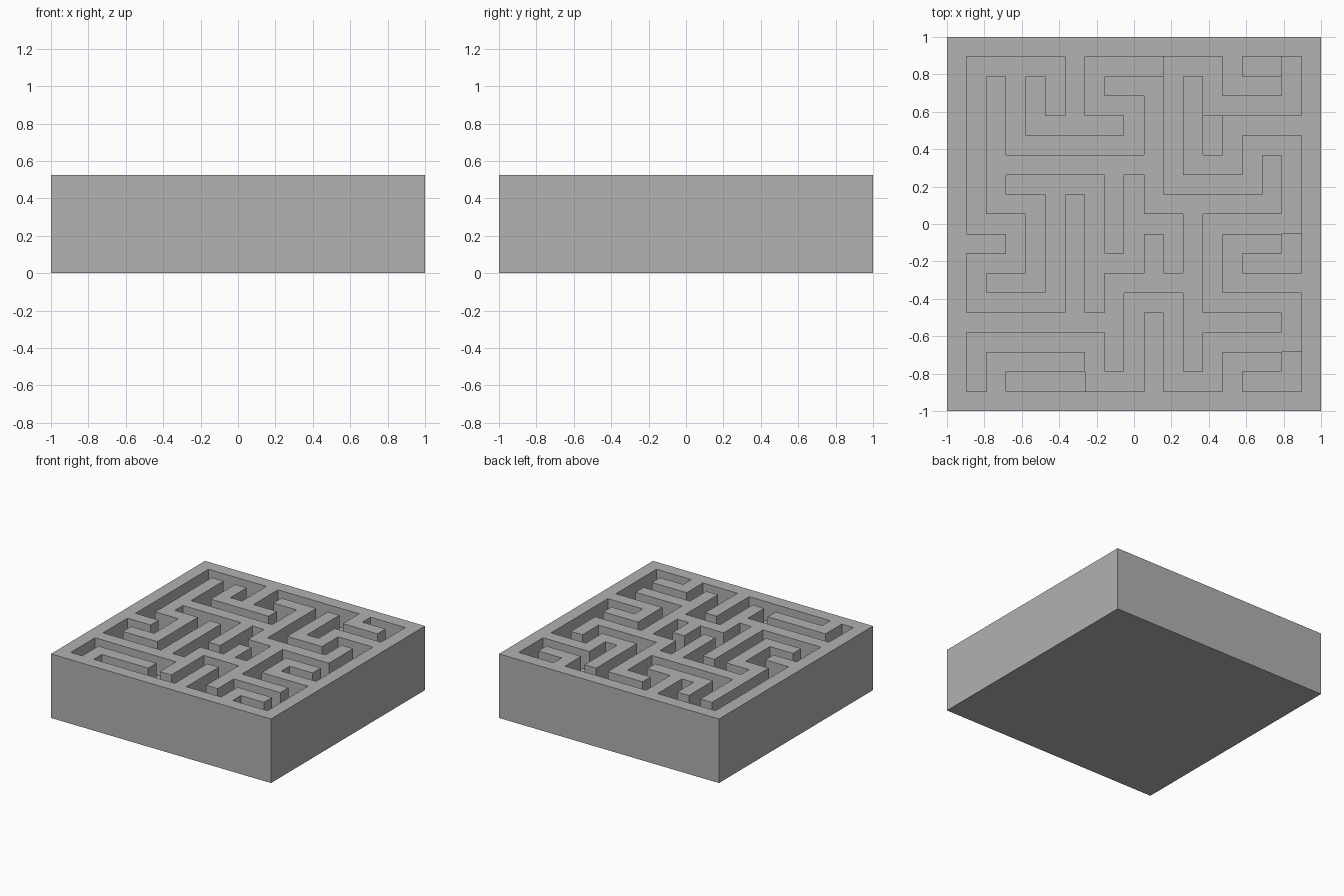
import bpy, bmesh

if "Cube" in bpy.data.objects:
    bpy.data.objects.remove(bpy.data.objects["Cube"])

N = 19                      # cells per side
C = 2 / N                   # cell size
TOP = 5 * C                 # block height
ROUTE_Z = TOP - 1.5 * C     # floor of the through route
BRANCH_Z = TOP - 2.5 * C    # floor of the dead ends

# Corridor centre lines as (column, row), row 0 at the back
route = [(17, 1), (17, 3), (13, 3), (13, 1), (11, 1), (11, 7), (15, 7), (15, 5),
         (17, 5), (17, 9), (13, 9), (13, 13), (17, 13), (17, 15), (13, 15), (13, 17),
         (11, 17), (11, 13), (9, 13), (9, 17), (7, 17), (7, 15), (1, 15), (1, 17)]
branches = [
    [(15, 1), (16, 1)],
    [(13, 4), (13, 5)],
    [(17, 10), (17, 11), (15, 11)],
    [(17, 16), (17, 17), (15, 17)],
    [(6, 17), (3, 17)],
    [(10, 1), (7, 1), (7, 3), (9, 3), (9, 5), (3, 5), (3, 1)],
    [(5, 3), (5, 1), (1, 1), (1, 9), (3, 9), (3, 11), (1, 11), (1, 13), (5, 13), (5, 7)],
    [(3, 7), (7, 7), (7, 13)],
    [(7, 11), (9, 11), (9, 7)],
    [(9, 9), (11, 9), (11, 11)],
]

height = {(i, j): TOP for i in range(N) for j in range(N)}


def carve(path, z):
    for (a, b), (c, d) in zip(path, path[1:]):
        for i in range(min(a, c), max(a, c) + 1):
            for j in range(min(b, d), max(b, d) + 1):
                height[i, j] = z


for path in branches:
    carve(path, BRANCH_Z)
carve(route, ROUTE_Z)

bm = bmesh.new()


def quad(*pts):
    bm.faces.new([bm.verts.new((i * C - 1, 1 - j * C, z)) for i, j, z in pts])


# Wall tops, corridor floors, and the upright faces between levels
for (i, j), z in height.items():
    quad((i, j, z), (i, j + 1, z), (i + 1, j + 1, z), (i + 1, j, z))
    edges = {(-1, 0): ((i, j), (i, j + 1)), (1, 0): ((i + 1, j + 1), (i + 1, j)),
             (0, -1): ((i + 1, j), (i, j)), (0, 1): ((i, j + 1), (i + 1, j + 1))}
    for (di, dj), (p, q) in edges.items():
        low = height.get((i + di, j + dj), 0)
        if low < z:
            quad((*p, z), (*p, low), (*q, low), (*q, z))

# Underside
quad((0, 0, 0), (N, 0, 0), (N, N, 0), (0, N, 0))

bmesh.ops.remove_doubles(bm, verts=bm.verts, dist=1e-4)
bmesh.ops.dissolve_limit(bm, angle_limit=0.01, verts=bm.verts, edges=bm.edges)

mesh = bpy.data.meshes.new("maze_block")
bm.to_mesh(mesh)
bm.free()
grey = bpy.data.materials.new("grey")
grey.diffuse_color = (0.445, 0.445, 0.445, 1)
grey.use_nodes = True
grey.node_tree.nodes["Principled BSDF"].inputs["Base Color"].default_value = grey.diffuse_color
mesh.materials.append(grey)
bpy.context.collection.objects.link(bpy.data.objects.new("maze_block", mesh))
